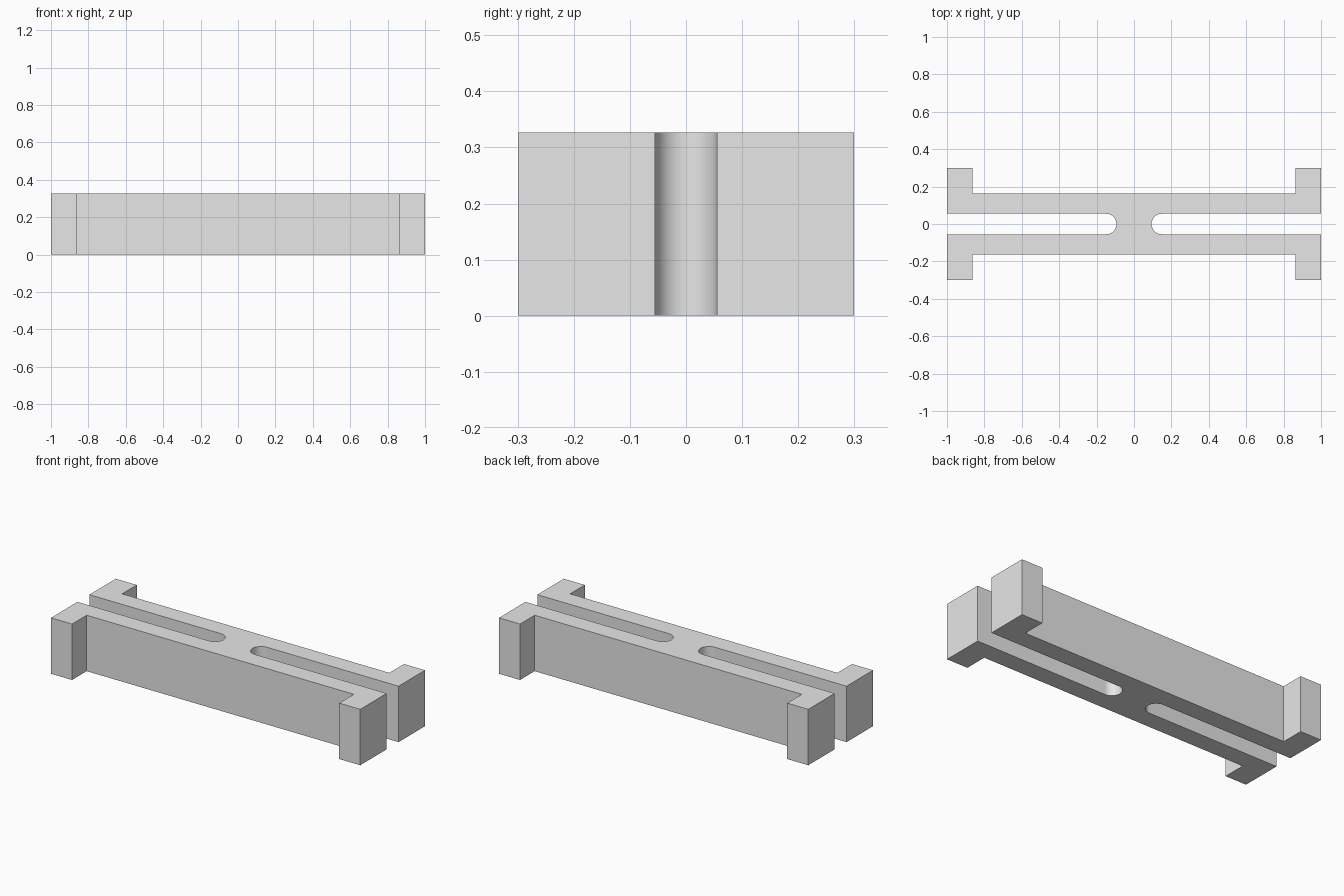
import bpy
import bmesh
from math import sin, cos, pi, radians

HEIGHT = 0.327
SLOT = 0.055        # half width and end radius of the slots
WEB = 0.094         # half width of the solid centre
STEPS = 12          # segments per quarter of a slot end

cube = bpy.data.objects.get("Cube")
if cube:
    bpy.data.objects.remove(cube, do_unlink=True)

# Plain grey material
grey = bpy.data.materials.new("light grey")
grey.use_nodes = True
colour = (0.8, 0.8, 0.8, 1)
grey.diffuse_color = colour
grey.node_tree.nodes["Principled BSDF"].inputs["Base Color"].default_value = colour

# Quarter outline: outer wall, foot, open slot mouth, rounded slot end
quarter = [(0.864, 0.164), (0.864, 0.299), (1, 0.299), (1, SLOT)]
for i in range(STEPS + 1):
    a = pi / 2 * (1 + i / STEPS)
    quarter.append((WEB + SLOT + SLOT * cos(a), SLOT * sin(a)))

# Mirror front to back, then side to side, into one closed outline
half = quarter + [(x, -y) for x, y in reversed(quarter[:-1])]
outline = half + [(-x, y) for x, y in reversed(half)]

# Extrude the outline upwards
bm = bmesh.new()
base = bm.faces.new([bm.verts.new((x, y, 0)) for x, y in outline])
result = bmesh.ops.extrude_face_region(bm, geom=[base], use_keep_orig=True)
top = [g for g in result["geom"] if isinstance(g, bmesh.types.BMVert)]
bmesh.ops.translate(bm, verts=top, vec=(0, 0, HEIGHT))
bmesh.ops.recalc_face_normals(bm, faces=bm.faces)

mesh = bpy.data.meshes.new("slotted_bracket")
bm.to_mesh(mesh)
bm.free()
mesh.materials.append(grey)
bracket = bpy.data.objects.new("slotted_bracket", mesh)
bpy.context.collection.objects.link(bracket)

# Smooth slot ends, sharp corners
bpy.ops.object.select_all(action="DESELECT")
bracket.select_set(True)
bpy.context.view_layer.objects.active = bracket
bpy.ops.object.shade_smooth_by_angle(angle=radians(30))
